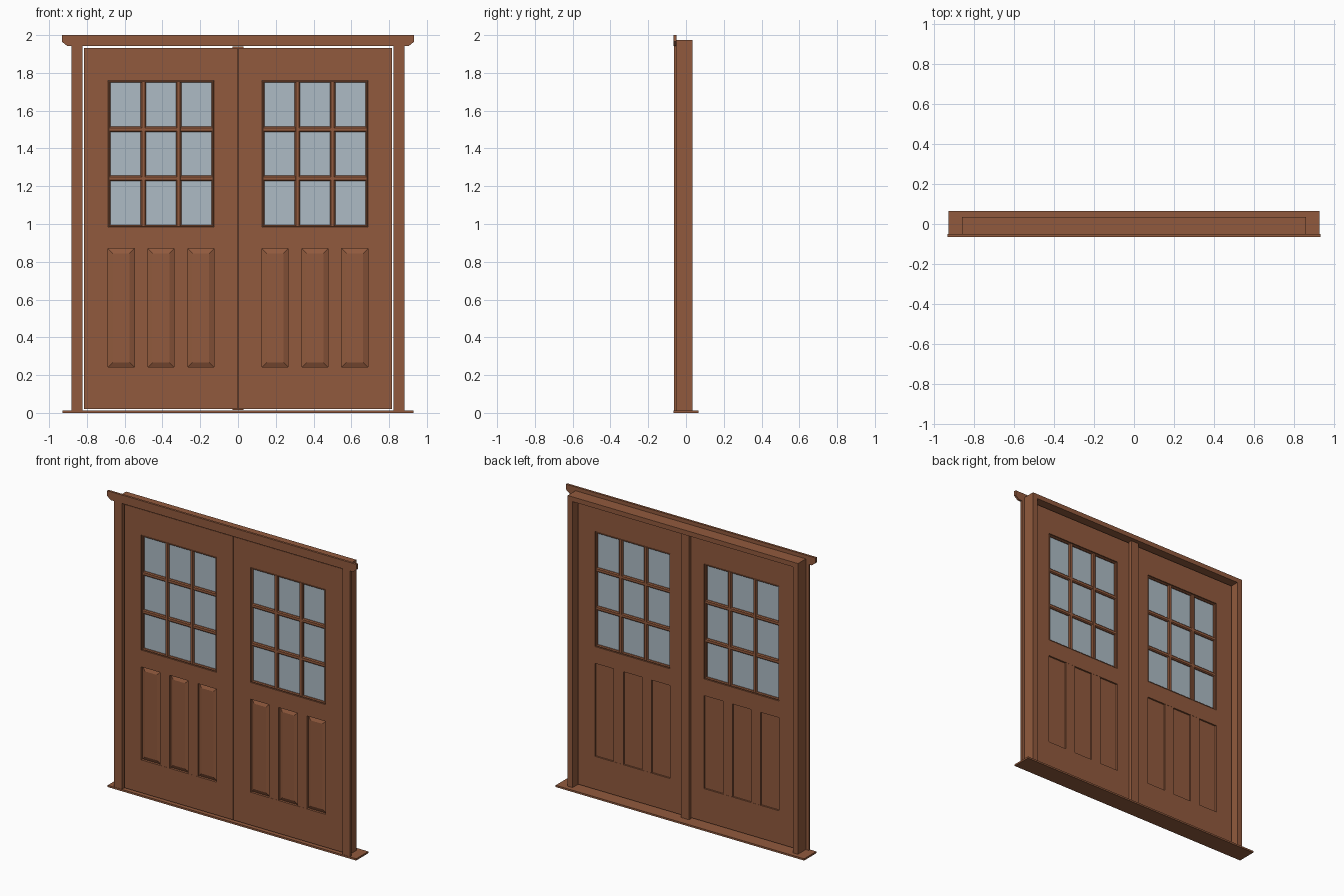
import bpy, bmesh

cube = bpy.data.objects.get("Cube")
if cube:
    bpy.data.objects.remove(cube)


def material(name, rgb):
    m = bpy.data.materials.new(name)
    m.use_nodes = True
    m.diffuse_color = (*rgb, 1)
    m.node_tree.nodes["Principled BSDF"].inputs["Base Color"].default_value = (*rgb, 1)
    return m


WOOD = material("brown wood", (0.285, 0.102, 0.047))
GLASS = material("pale blue glass", (0.42, 0.50, 0.56))


def add(name, bm, mat):
    bmesh.ops.recalc_face_normals(bm, faces=bm.faces)
    mesh = bpy.data.meshes.new(name)
    bm.to_mesh(mesh)
    bm.free()
    mesh.materials.append(mat)
    ob = bpy.data.objects.new(name, mesh)
    bpy.context.collection.objects.link(ob)
    return ob


def prism(name, outline, y0, y1, mat=WOOD, inset=0):
    """Extrude an x-z outline from y1 forward to y0, with an optional inset for a raised field."""
    bm = bmesh.new()
    face = bm.faces.new([bm.verts.new((x, y1, z)) for x, z in outline])
    new = bmesh.ops.extrude_face_region(bm, geom=[face])["geom"]
    bmesh.ops.translate(bm, vec=(0, y0 - y1, 0),
                        verts=[v for v in new if isinstance(v, bmesh.types.BMVert)])
    if inset:
        front = [f for f in new if isinstance(f, bmesh.types.BMFace)]
        bmesh.ops.recalc_face_normals(bm, faces=bm.faces)
        bmesh.ops.inset_region(bm, faces=front, thickness=inset)
        for v in front[0].verts:
            v.co.y -= 0.012
    return add(name, bm, mat)


def rect(x0, x1, z0, z1):
    return [(x0, z0), (x1, z0), (x1, z1), (x0, z1)]


def box(name, x0, x1, y0, y1, z0, z1, mat=WOOD, bevel=0):
    ob = prism(name, rect(x0, x1, z0, z1), y0, y1, mat)
    if bevel:
        mod = ob.modifiers.new("soft edge", "BEVEL")
        mod.width, mod.segments = bevel, 1
    return ob


def holed_board(name, outer, holes, y0, y1):
    """Solid board with clean rectangular openings."""
    curve = bpy.data.curves.new(name, "CURVE")
    curve.dimensions, curve.fill_mode = "2D", "BOTH"
    curve.extrude = (y1 - y0) / 2
    for loop in [outer] + holes:
        s = curve.splines.new("POLY")
        s.points.add(len(loop) - 1)
        for p, (x, z) in zip(s.points, loop):
            p.co = (x, z, 0, 1)
        s.use_cyclic_u = True
    tmp = bpy.data.objects.new(name + "_outline", curve)
    bpy.context.collection.objects.link(tmp)
    mesh = bpy.data.meshes.new_from_object(tmp.evaluated_get(bpy.context.evaluated_depsgraph_get()))
    bpy.data.objects.remove(tmp)
    bm = bmesh.new()
    bm.from_mesh(mesh)
    bpy.data.meshes.remove(mesh)
    for v in bm.verts:
        x, z, d = v.co
        v.co = (x, (y0 + y1) / 2 - d, z)
    bmesh.ops.remove_doubles(bm, verts=bm.verts, dist=0.0001)
    for f in bm.faces:
        f.smooth = False
    return add(name, bm, WOOD)


# Sill, head and front header board with clipped lower corners
box("sill", -0.928, 0.928, -0.065, 0.065, 0, 0.012)
box("head_jamb", -0.86, 0.86, -0.05, 0.034, 1.943, 1.975)
prism("header_trim", [(-0.905, 1.943), (0.905, 1.943), (0.932, 1.965), (0.932, 2),
                      (-0.932, 2), (-0.932, 1.965)], -0.065, -0.05)
# Strip covering the joint of the doors at the back
box("meeting_strip", -0.03, 0.03, -0.011, 0.01, 0.014, 1.941)

FRONT, BACK = -0.05, -0.012
WX0, WX1, WZ0, WZ1 = 0.127, 0.688, 0.983, 1.76
PZ0, PZ1 = 0.242, 0.87

for side, s in (("left", 1), ("right", -1)):
    def span(a, b):
        return sorted((s * a, s * b))

    # Frame uprights
    box(side + "_jamb", *span(0.824, 0.86), -0.05, 0.034, 0.012, 1.943)
    box(side + "_casing", *span(0.824, 0.882), -0.063, -0.05, 0.012, 1.943)

    # Door body with a window opening and a panel opening
    holed_board(side + "_door", rect(*span(0.002, 0.814), 0.02, 1.933),
                [rect(*span(WX0, WX1), WZ0, WZ1), rect(*span(WX0, WX1), PZ0, PZ1)],
                FRONT, BACK)

    # Glass, window edging and glazing bars
    box(side + "_glass", *span(WX0, WX1), -0.033, -0.029, WZ0, WZ1, GLASS)
    t = 0.012
    for i, x in enumerate((WX0, WX1 - t)):
        box(f"{side}_window_edge_{i}", *span(x, x + t), -0.046, -0.016, WZ0, WZ1, bevel=0.005)
    for i, z in enumerate((WZ0, WZ1 - t)):
        box(f"{side}_window_rail_{i}", *span(WX0, WX1), -0.046, -0.016, z, z + t, bevel=0.005)
    for i in (1, 2):
        x = WX0 + (WX1 - WX0) * i / 3
        z = WZ0 + (WZ1 - WZ0) * i / 3
        box(f"{side}_upright_bar_{i}", *span(x - 0.014, x + 0.014),
            -0.046, -0.016, WZ0, WZ1, bevel=0.006)
        box(f"{side}_cross_bar_{i}", *span(WX0, WX1),
            -0.0455, -0.0165, z - 0.014, z + 0.014, bevel=0.006)

    # Three raised panels separated by two mullions
    width, gap = 0.139, 0.072
    for i in range(3):
        x = WX0 + i * (width + gap)
        prism(f"{side}_panel_{i}", rect(*span(x, x + width), PZ0, PZ1),
              -0.034, -0.023, inset=0.036)
        if i < 2:
            box(f"{side}_mullion_{i}", *span(x + width, x + width + gap),
                -0.049, -0.013, PZ0, PZ1)
